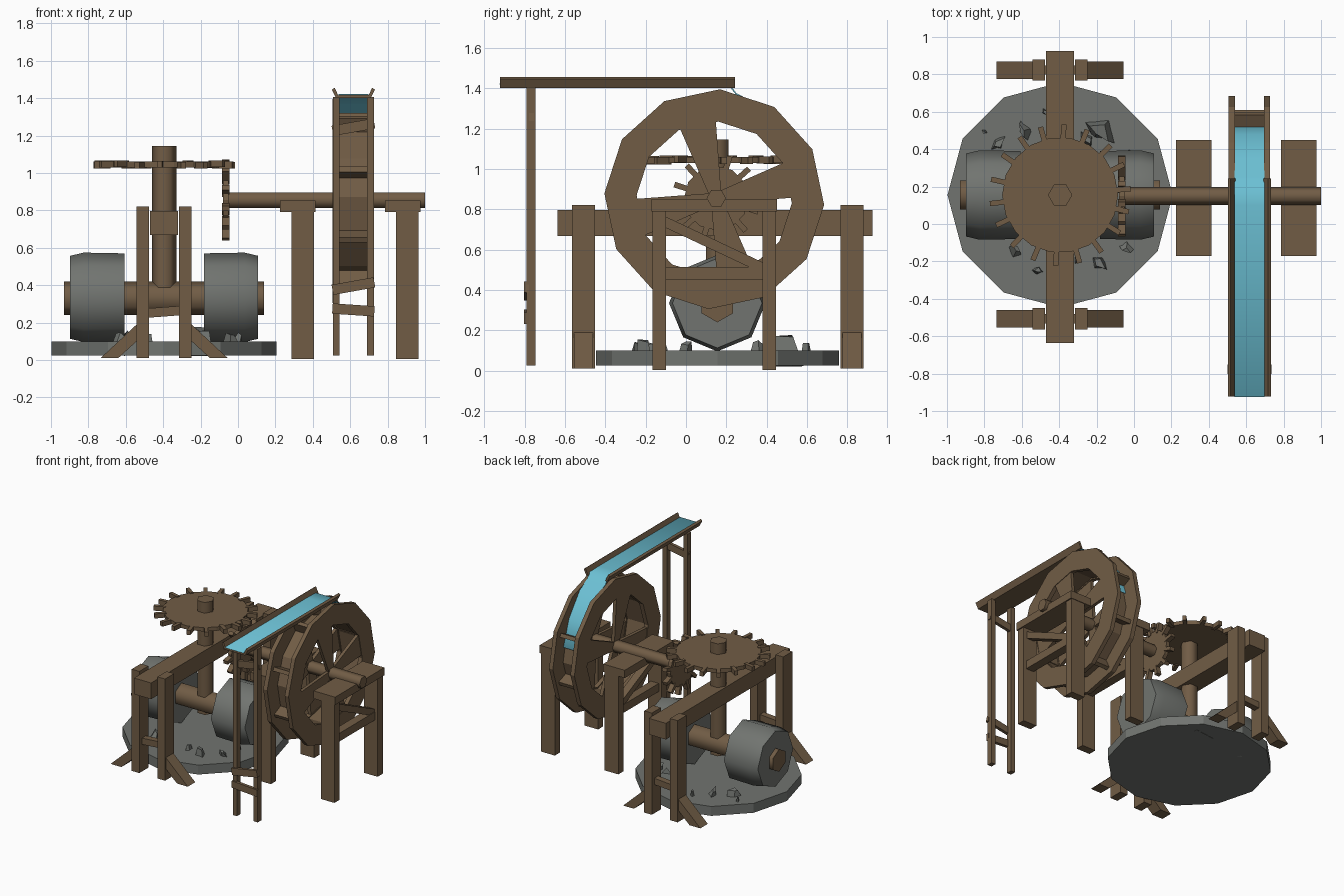
import bpy, bmesh, math, random
from mathutils import Vector, Matrix

if "Cube" in bpy.data.objects:
    bpy.data.objects.remove(bpy.data.objects["Cube"])

random.seed(4)


def material(name, rgb):
    m = bpy.data.materials.new(name)
    m.diffuse_color = (*rgb, 1)
    m.use_nodes = True
    m.node_tree.nodes["Principled BSDF"].inputs["Base Color"].default_value = m.diffuse_color
    return m


WOOD = material("brown wood", (0.165, 0.108, 0.06))
STONE = material("grey stone", (0.165, 0.175, 0.162))
WATER = material("blue water", (0.15, 0.53, 0.66))


def finish(bm, name, mat, smooth=None):
    bmesh.ops.recalc_face_normals(bm, faces=bm.faces)
    me = bpy.data.meshes.new(name)
    bm.to_mesh(me)
    bm.free()
    me.materials.append(mat)
    ob = bpy.data.objects.new(name, me)
    bpy.context.collection.objects.link(ob)
    if smooth:
        bpy.ops.object.select_all(action='DESELECT')
        ob.select_set(True)
        bpy.context.view_layer.objects.active = ob
        bpy.ops.object.shade_smooth_by_angle(angle=math.radians(smooth))
    return ob


def extrude(bm, pts, vec):
    """Solid from a flat outline pushed along vec."""
    a = [bm.verts.new(p) for p in pts]
    b = [bm.verts.new(Vector(p) + Vector(vec)) for p in pts]
    bm.faces.new(a)
    bm.faces.new(b)
    n = len(a)
    for i in range(n):
        j = (i + 1) % n
        bm.faces.new((a[i], a[j], b[j], b[i]))


def box(bm, lo, hi):
    (x, y, z), (X, Y, Z) = lo, hi
    extrude(bm, [(x, y, z), (X, y, z), (X, Y, z), (x, Y, z)], (0, 0, Z - z))


def bar(bm, p0, p1, w, d, up):
    """Beam from p0 to p1, w wide across, d deep along up."""
    p0, p1 = Vector(p0), Vector(p1)
    t = (p1 - p0).normalized()
    s = t.cross(Vector(up)).normalized()
    u = s.cross(t)
    extrude(bm, [p0 + s * a * w / 2 + u * b * d / 2
                 for a, b in ((-1, -1), (1, -1), (1, 1), (-1, 1))], p1 - p0)


def turned(bm, axis, centre, rings, segs, phase=0, closed=False):
    """Turned solid: rings are (offset along axis, radius)."""
    cx, cy, cz = centre
    loops = []
    for off, r in rings:
        loop = []
        for i in range(segs):
            a = math.radians(phase) + 2 * math.pi * i / segs
            c, s = r * math.cos(a), r * math.sin(a)
            p = (off, cy + c, cz + s) if axis == 'X' else (cx + c, cy + s, off)
            loop.append(bm.verts.new(p))
        loops.append(loop)
    pairs = list(zip(loops, loops[1:]))
    if closed:
        pairs.append((loops[-1], loops[0]))
    else:
        bm.faces.new(loops[0])
        bm.faces.new(loops[-1])
    for a, b in pairs:
        for i in range(segs):
            j = (i + 1) % segs
            bm.faces.new((a[i], a[j], b[j], b[i]))


MX, MY = -0.395, 0.155          # mill centre
SHAFT = (0, 0.15, 0.855)        # wheel shaft line
WY, WZ = 0.14, 0.85             # wheel centre

# Stone bed
bm = bmesh.new()
turned(bm, 'Z', (MX, MY, 0), [(0.025, 0.602), (0.1, 0.602)], 12)
finish(bm, "stone_bed", STONE)

# Two rolling stones, mirrored about the post
for name, s in (("left_millstone", -1), ("right_millstone", 1)):
    bm = bmesh.new()
    rings = [(MX + s * 0.212, 0.235), (MX + s * 0.43, 0.239), (MX + s * 0.502, 0.222)]
    turned(bm, 'X', (0, MY, 0.335), rings, 8)
    finish(bm, name, STONE, 50)

# Millstone axle and upright post
bm = bmesh.new()
turned(bm, 'X', (0, MY, 0.33), [(-0.93, 0.09), (0.14, 0.09)], 6, 30)
finish(bm, "millstone_axle", WOOD, 65)
bm = bmesh.new()
turned(bm, 'Z', (MX, MY, 0), [(0.25, 0.065), (1.145, 0.065)], 6)
finish(bm, "upright_post", WOOD, 65)

# Flat gear on the post
bm = bmesh.new()
turned(bm, 'Z', (MX, MY, 0), [(1.03, 0.31), (1.06, 0.31)], 18)
for i in range(18):
    a = 2 * math.pi * (i + 0.3) / 18 + random.uniform(-0.03, 0.03)
    d = Vector((math.cos(a), math.sin(a), 0))
    c = Vector((MX, MY, 1.045 + random.uniform(-0.005, 0.005)))
    bar(bm, c + d * 0.29, c + d * 0.378, 0.028, 0.036, (0, 0, 1))
finish(bm, "flat_gear", WOOD)

# Upright gear on the wheel shaft
bm = bmesh.new()
turned(bm, 'X', SHAFT, [(-0.08, 0.16), (-0.05, 0.16)], 12)
for i in range(12):
    a = 2 * math.pi * (i + 0.4) / 12
    d = Vector((0, math.cos(a), math.sin(a)))
    c = Vector((-0.065, SHAFT[1], SHAFT[2]))
    bar(bm, c + d * 0.14, c + d * 0.218, 0.028, 0.04, (1, 0, 0))
finish(bm, "upright_gear", WOOD)

# Wheel shaft
bm = bmesh.new()
turned(bm, 'X', SHAFT, [(-0.06, 0.048), (1.0, 0.048)], 6)
finish(bm, "wheel_shaft", WOOD, 65)

# Water wheel: two rims with four flared spokes, inner drum and paddles
for name, x0, x1 in (("inner_rim", 0.505, 0.54), ("outer_rim", 0.695, 0.728)):
    bm = bmesh.new()
    turned(bm, 'X', (0, WY, WZ), [(x0, 0.385), (x0, 0.545), (x1, 0.545), (x1, 0.385)],
           12, -3, True)
    for k in range(4):
        a = math.radians(104 - 90 * k)
        d = Vector((0, math.cos(a), math.sin(a)))
        t = Vector((0, -math.sin(a), math.cos(a)))
        c = Vector((x0 + 0.004, SHAFT[1], SHAFT[2]))
        extrude(bm, [c + d * 0.02 + t * 0.03, c + d * 0.02 - t * 0.03,
                     c + d * 0.4 - t * 0.095, c + d * 0.4 + t * 0.095],
                (x1 - x0 - 0.008, 0, 0))
    finish(bm, name, WOOD)
bm = bmesh.new()
turned(bm, 'X', (0, WY, WZ), [(0.53, 0.395), (0.53, 0.415), (0.705, 0.415), (0.705, 0.395)],
       12, -3, True)
finish(bm, "wheel_drum", WOOD)
bm = bmesh.new()
for k in range(8):
    a = math.radians(25 + 45 * k)
    d = Vector((0, math.cos(a), math.sin(a)))
    c = Vector((0.617, WY, WZ))
    bar(bm, c + d * 0.39, c + d * 0.495, 0.03, 0.18, (1, 0, 0))
finish(bm, "wheel_paddles", WOOD)

# Trestles holding the wheel shaft
for name, x in (("inner_trestle", 0.32), ("outer_trestle", 0.88)):
    bm = bmesh.new()
    box(bm, (x - 0.095, -0.17, 0.79), (x + 0.095, 0.45, 0.852))
    for y in (-0.165, 0.38):
        box(bm, (x - 0.035, y, 0.005), (x + 0.085, y + 0.065, 0.795))
    xm = x + 0.025
    box(bm, (xm - 0.035, -0.11, 0.45), (xm + 0.035, 0.39, 0.515))
    bar(bm, (xm, -0.12, 0.745), (xm, 0.4, 0.5), 0.05, 0.06, (1, 0, 0))
    finish(bm, name, WOOD)

# Crossbeam over the millstones
bm = bmesh.new()
box(bm, (MX - 0.075, -0.637, 0.668), (MX + 0.075, 0.925, 0.797))
finish(bm, "crossbeam", WOOD)

# Crossbeam stands: paired posts, tie bar and slanted feet
for name, y in (("front_stand", -0.507), ("back_stand", 0.823)):
    bm = bmesh.new()
    for s in (-1, 1):
        xa, xb = sorted((MX + s * 0.08, MX + s * 0.147))
        box(bm, (xa, y - 0.057, 0.01), (xb, y + 0.057, 0.82))
        extrude(bm, [(MX + s * u, y - 0.047, z) for u, z in
                     ((0.34, 0.01), (0.245, 0.01), (0.12, 0.125), (0.12, 0.215))],
                (0, 0.094, 0))
    bar(bm, (MX - 0.1, y, 0.25), (MX + 0.1, y, 0.265), 0.05, 0.05, (0, 0, 1))
    finish(bm, name, WOOD)

# Flume trough with flared sides
FX = 0.617
bm = bmesh.new()
box(bm, (FX - 0.08, -0.922, 1.4), (FX + 0.08, 0.2, 1.417))
for s in (-1, 1):
    extrude(bm, [(FX + s * u, -0.922, z) for u, z in
                 ((0.075, 1.4), (0.092, 1.4), (0.115, 1.445), (0.1, 1.456))],
            (0, 1.165, 0))
finish(bm, "flume", WOOD)

# Flume legs with crooked rungs
bm = bmesh.new()
for s in (-1, 1):
    xc = FX + s * 0.092
    box(bm, (xc - 0.018, -0.79, 0.025), (xc + 0.018, -0.745, 1.405))
for za, zb in ((0.275, 0.26), (0.375, 0.415), (1.225, 1.265)):
    y = -0.79 if za < 1 else -0.765
    bar(bm, (FX - 0.112, y, za), (FX + 0.112, y, zb), 0.025, 0.055, (0, 0, 1))
finish(bm, "flume_legs", WOOD)

# Water running along the flume and down the wheel
path = [(-0.922, 1.423), (0.1, 1.423), (0.215, 1.42), (0.25, 1.375),
        (0.345, 1.325), (0.48, 1.15), (0.55, 0.95)]
bm = bmesh.new()
under = [(y - 0.004, z - 0.006) for y, z in reversed(path)]
extrude(bm, [(FX - 0.081, y, z) for y, z in path + under], (0.162, 0, 0))
finish(bm, "water", WATER, 60)

# Broken rocks sunk into the bed: angle, distance, size
bm = bmesh.new()
rocks = [(57, 0.41, 0.13), (66, 0.33, 0.07), (118, 0.4, 0.075), (140, 0.43, 0.07),
         (140, 0.53, 0.025), (232, 0.39, 0.06), (254, 0.42, 0.045), (300, 0.42, 0.07),
         (322, 0.45, 0.06), (338, 0.42, 0.05), (28, 0.43, 0.06), (246, 0.3, 0.04),
         (285, 0.35, 0.04), (100, 0.45, 0.035)]
for ang, dist, size in rocks:
    a = math.radians(ang)
    spin = Matrix.Rotation(random.uniform(0, 6.28), 4, 'Z') @ \
        Matrix.Rotation(random.uniform(-0.5, 0.5), 4, 'X')
    place = Matrix.Translation((MX + dist * math.cos(a), MY + dist * math.sin(a), 0.092))
    new = bmesh.ops.create_cone(bm, cap_ends=True, segments=4, radius1=size,
                                radius2=size * 0.5, depth=0.06 + size * 0.7,
                                matrix=place @ spin @ Matrix.Diagonal((1, 0.6, 1, 1)))
    for v in new["verts"]:
        v.co += Vector([random.uniform(-0.15, 0.15) * size for _ in range(3)])
        v.co.z = max(v.co.z, 0.02)
finish(bm, "broken_rocks", STONE)
